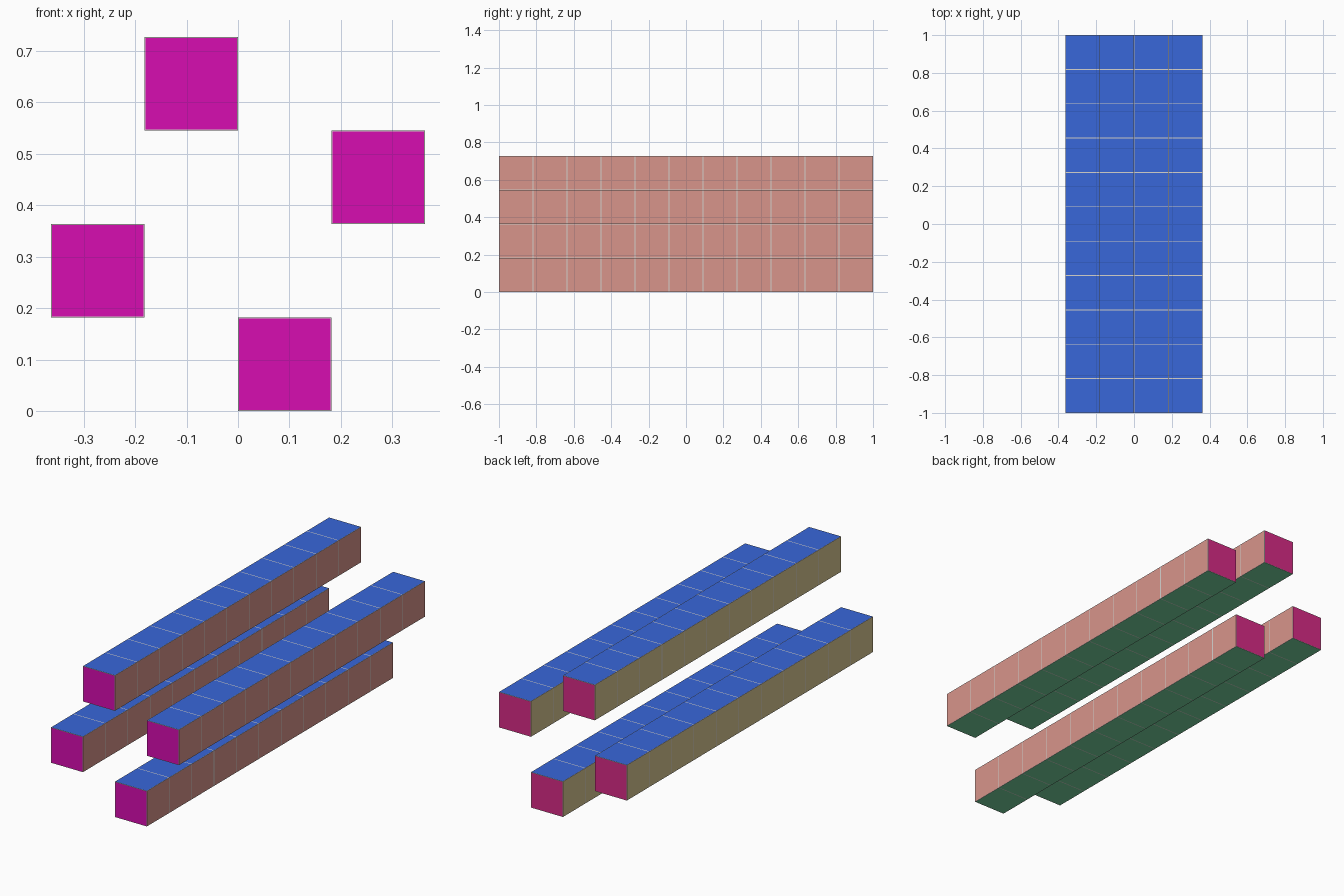
import bpy, bmesh
from mathutils import Matrix, Vector

if "Cube" in bpy.data.objects:
    bpy.data.objects.remove(bpy.data.objects["Cube"])

N = 11              # cubes per beam
S = 2.0 / N         # cube size
SEAM = 0.003        # width of the pale border round each panel


def material(name, rgb):
    m = bpy.data.materials.new(name)
    m.diffuse_color = (*rgb, 1.0)
    m.use_nodes = True
    m.node_tree.nodes["Principled BSDF"].inputs["Base Color"].default_value = m.diffuse_color
    return m


# One colour per facing direction, plus the pale border
FACINGS = [
    ("magenta", (0.68, 0.004, 0.44), (0, -1, 0)),
    ("crimson", (0.68, 0.024, 0.235), (0, 1, 0)),
    ("salmon", (0.69, 0.30, 0.26), (1, 0, 0)),
    ("sand", (0.69, 0.58, 0.285), (-1, 0, 0)),
    ("blue", (0.04, 0.135, 0.70), (0, 0, 1)),
    ("green", (0.19, 0.68, 0.35), (0, 0, -1)),
]
MATS = [material(n, c) for n, c, _ in FACINGS]
MATS.append(material("pale_grey", (0.68, 0.66, 0.63)))
BORDER = len(FACINGS)


def beam(name, column, level):
    """Row of cubes along y, each outer face a coloured panel with a pale border."""
    bm = bmesh.new()
    bmesh.ops.create_cube(bm, size=1, matrix=Matrix.Diagonal((S, 2, S, 1)))
    lengthwise = [e for e in bm.edges
                  if abs(e.verts[0].co.y - e.verts[1].co.y) > 1]
    bmesh.ops.subdivide_edges(bm, edges=lengthwise, cuts=N - 1, use_grid_fill=True)
    bm.normal_update()
    panels = list(bm.faces)
    for f in panels:
        f.material_index = max(range(BORDER),
                               key=lambda i: f.normal.dot(Vector(FACINGS[i][2])))
    rims = bmesh.ops.inset_individual(bm, faces=panels, thickness=SEAM)["faces"]
    for f in rims:
        f.material_index = BORDER
    me = bpy.data.meshes.new(name)
    bm.to_mesh(me)
    bm.free()
    for m in MATS:
        me.materials.append(m)
    ob = bpy.data.objects.new(name, me)
    ob.location = ((column - 1.5) * S, 0, (level + 0.5) * S)
    bpy.context.collection.objects.link(ob)


# Four parallel beams, each in its own column and level
beam("left_beam", 0, 1)
beam("top_beam", 1, 3)
beam("bottom_beam", 2, 0)
beam("right_beam", 3, 2)
